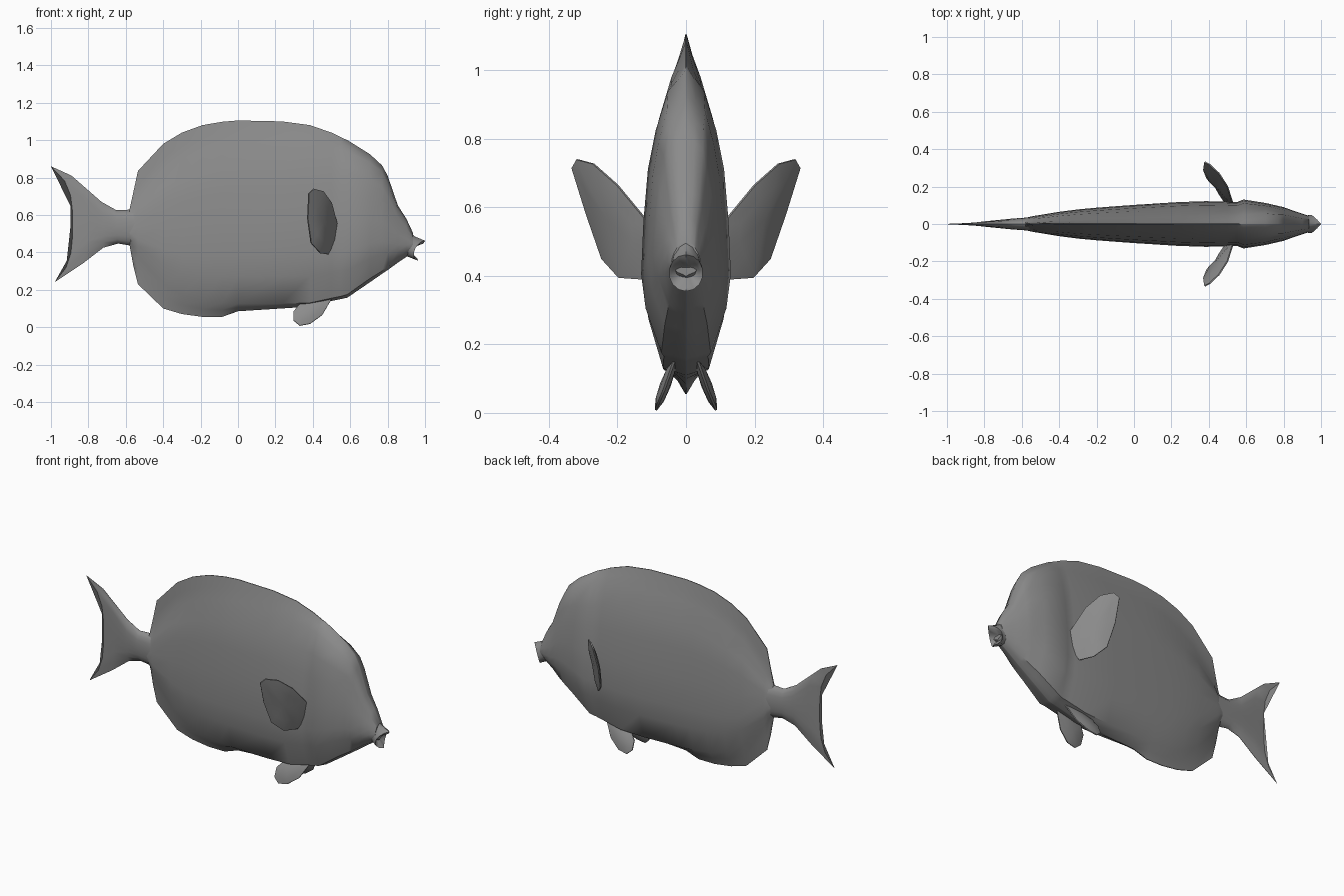
import bpy, bmesh, math
from mathutils import Vector

if "Cube" in bpy.data.objects:
    bpy.data.objects.remove(bpy.data.objects["Cube"])

grey = bpy.data.materials.new("fish grey")
grey.diffuse_color = (0.26, 0.26, 0.26, 1)
grey.use_nodes = True
grey.node_tree.nodes["Principled BSDF"].inputs["Base Color"].default_value = grey.diffuse_color


def finish(name, bm, angle=50):
    """Turn a bmesh into a smooth shaded grey object."""
    bmesh.ops.recalc_face_normals(bm, faces=bm.faces)
    mesh = bpy.data.meshes.new(name)
    bm.to_mesh(mesh)
    bm.free()
    mesh.materials.append(grey)
    obj = bpy.data.objects.new(name, mesh)
    bpy.context.collection.objects.link(obj)
    bpy.ops.object.select_all(action='DESELECT')
    obj.select_set(True)
    bpy.context.view_layer.objects.active = obj
    bpy.ops.object.shade_smooth_by_angle(angle=math.radians(angle))
    return obj


def loft(name, rings):
    """Skin a list of closed rings and cap both ends."""
    bm = bmesh.new()
    rows = [[bm.verts.new(p) for p in ring] for ring in rings]
    n = len(rows[0])
    for a, b in zip(rows, rows[1:]):
        for i in range(n):
            j = (i + 1) % n
            bm.faces.new((a[i], a[j], b[j], b[i]))
    bm.faces.new(rows[0])
    bm.faces.new(rows[-1])
    return finish(name, bm)


def mirror_ring(half):
    """Close a half section on +y with its copy on -y."""
    return half + [(x, -y, z) for x, y, z in reversed(half)]


# Body with dorsal and anal fin edges
# x, outline top, outline bottom, flesh top, flesh bottom, half width, crest width
stations = [
    (-.58, .63, .44, .61, .46, .033, .5),
    (-.56, .72, .33, .63, .43, .038, .3),
    (-.535, .835, .23, .68, .38, .043, .25),
    (-.40, .98, .10, .84, .23, .065, .25),
    (-.30, 1.04, .07, .90, .17, .078, .27),
    (-.19, 1.08, .055, .95, .14, .088, .3),
    (-.085, 1.098, .055, .975, .13, .096, .3),
    (0, 1.105, .085, .985, .125, .102, .3),
    (.235, 1.10, .10, .99, .125, .117, .32),
    (.385, 1.08, .11, .98, .13, .122, .35),
    (.50, 1.04, .14, .96, .155, .119, .37),
    (.55, 1.015, .15, .95, .165, .117, .38),
    (.585, 1.0, .158, .94, .175, .131, .4),
    (.705, .925, .24, .88, .26, .112, .5),
    (.77, .865, .285, .83, .30, .097, .52),
    (.80, .81, .305, .77, .32, .09, .55),
    (.855, .65, .345, .63, .36, .07, .55),
    (.90, .58, .375, .56, .385, .055, .55),
    (.935, .505, .40, .49, .41, .043, .55),
]
flank = [(.85, .66), (.7, .83), (.5, .95), (.3, 1.0), (.17, .9)]
body = []
for x, top, bot, ct, cb, w, e in stations:
    half = [(x, .002, top), (x, e * w * .5, (top + ct) / 2), (x, e * w, ct)]
    for t, s in flank:
        z = cb + t * (ct - cb)
        # soft swelling around the eye
        bump = .012 * math.exp(-((x - .66) / .07) ** 2 - ((z - .76) / .08) ** 2)
        half.append((x, w * s + bump, z))
    half += [(x, w * .55, cb), (x, w * .25, (cb + bot) / 2), (x, .002, bot)]
    body.append(mirror_ring(half))
loft("body", body)

# Forked tail: rows sweep from the tail stem to the trailing edge
# top x, top z, middle x, bottom x, bottom z, half thickness
tail_rows = [
    (-.54, .63, -.54, -.54, .43, .036),
    (-.65, .625, -.65, -.64, .447, .028),
    (-.73, .67, -.72, -.72, .425, .021),
    (-.89, .81, -.81, -.83, .34, .012),
    (-1.0, .86, -.885, -.98, .24, .003),
]
tail = []
for tx, tz, mx, bx, bz, w in tail_rows:
    half = []
    for i in range(9):
        s = 1 - i / 4
        end = tx if s > 0 else bx
        y = w * math.sqrt(max(0, 1 - s * s)) + .001
        half.append((mx + (end - mx) * abs(s) ** 3.5, y, bz + (tz - bz) * (s + 1) / 2))
    tail.append(mirror_ring(half))
loft("tail_fin", tail)

# Pouting mouth: a flared, hollow tube, notched at the corners
# top x, top z, bottom x, bottom z, half width, notch depth
mouth_rows = [
    (.91, .52, .87, .365, .05, 0),
    (.945, .485, .905, .378, .043, .01),
    (1.0, .462, .965, .355, .05, .04),
    (.992, .447, .957, .368, .04, .04),
    (.945, .43, .925, .40, .02, .01),
]
mouth = []
for tx, tz, bx, bz, w, notch in mouth_rows:
    ring = []
    for i in range(14):
        a = 2 * math.pi * i / 14
        k = (math.cos(a) + 1) / 2
        ring.append((bx + (tx - bx) * k - notch * abs(math.sin(a)),
                     w * math.sin(a), bz + (tz - bz) * k))
    mouth.append(ring)
loft("mouth", mouth)


def paddle(name, outline, thick, side):
    """Cushion shaped fin from a 3D outline; side is +1 or -1 along y."""
    pts = [Vector((x, y * side, z)) for x, y, z in outline]
    n = len(pts)
    mid = sum(pts, Vector()) / n
    normal = sum(((pts[i] - mid).cross(pts[(i + 1) % n] - mid) for i in range(n)), Vector())
    normal.normalize()
    bm = bmesh.new()
    rims = []
    for d in (1, -1):
        rows = [[bm.verts.new(mid + (p - mid) * s + normal * d * thick * h) for p in pts]
                for s, h in ((1, .2), (.6, .8))]
        hub = bm.verts.new(mid + normal * d * thick)
        for i in range(n):
            j = (i + 1) % n
            bm.faces.new((rows[0][i], rows[0][j], rows[1][j], rows[1][i]))
            bm.faces.new((rows[1][i], rows[1][j], hub))
        rims.append(rows[0])
    for i in range(n):
        j = (i + 1) % n
        bm.faces.new((rims[0][i], rims[0][j], rims[1][j], rims[1][i]))
    finish(name, bm)


pectoral = [(.53, .105, .55), (.50, .20, .665), (.455, .27, .727), (.405, .318, .74),
            (.378, .332, .715), (.372, .29, .58), (.39, .245, .45), (.44, .195, .395),
            (.48, .125, .39), (.52, .10, .46)]
pelvic = [(.50, .035, .15), (.45, .065, .065), (.385, .085, .018), (.33, .088, .008),
          (.298, .08, .035), (.298, .06, .085), (.33, .042, .125), (.42, .03, .16)]
for label, side in (("left", 1), ("right", -1)):
    paddle(label + "_pectoral_fin", pectoral, .018, side)
    paddle(label + "_pelvic_fin", pelvic, .016, side)
